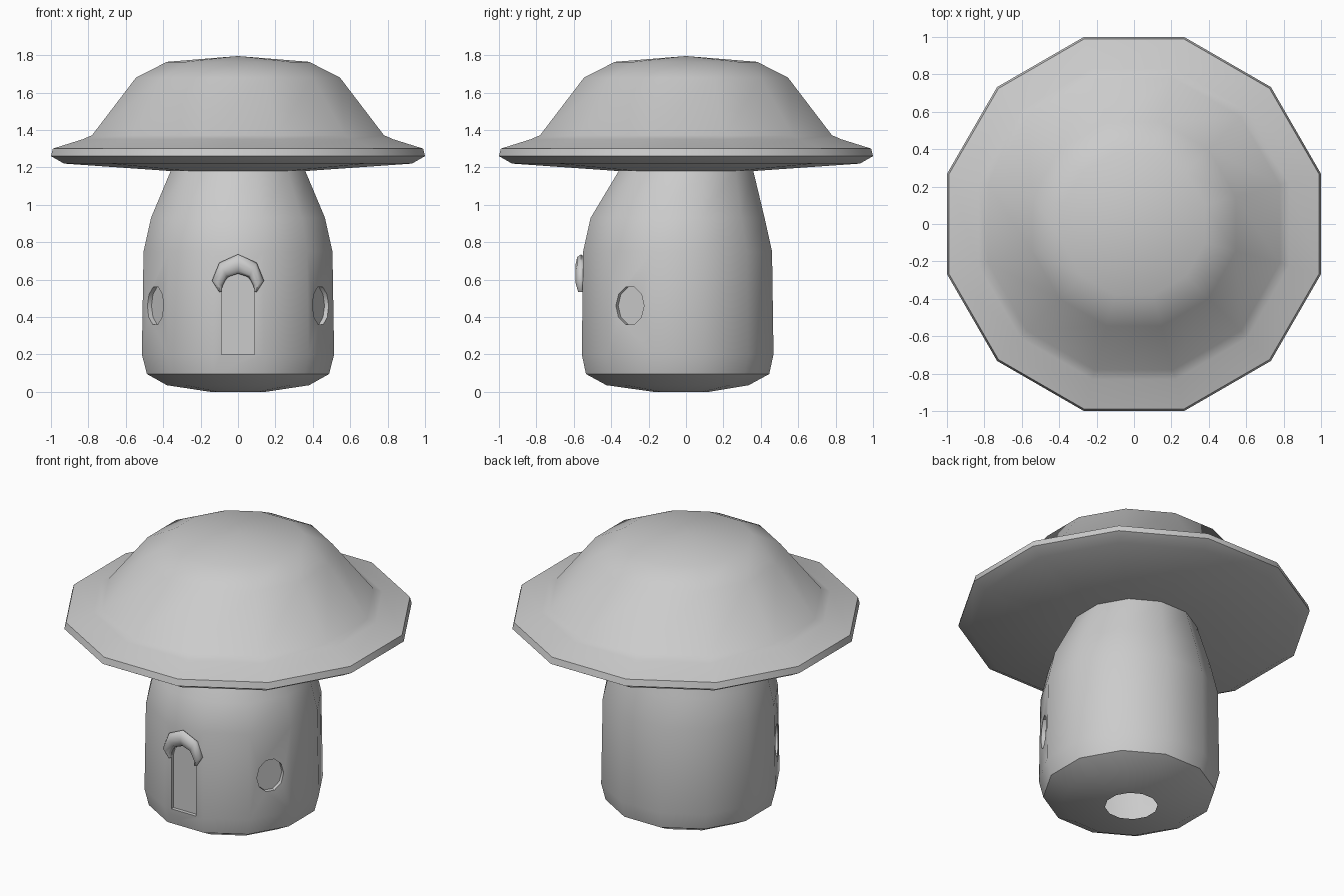
import bpy, bmesh
from math import sin, cos, pi

if "Cube" in bpy.data.objects:
    bpy.data.objects.remove(bpy.data.objects["Cube"])

N = 12
K = 1 / cos(pi / N)      # apothem -> corner radius


def finish(name, bm):
    bmesh.ops.recalc_face_normals(bm, faces=bm.faces)
    me = bpy.data.meshes.new(name)
    bm.to_mesh(me)
    bm.free()
    ob = bpy.data.objects.new(name, me)
    bpy.context.collection.objects.link(ob)
    return ob


def loft(name, rings):
    """Skin equal-sized closed loops and cap both ends."""
    bm = bmesh.new()
    loops = [[bm.verts.new(p) for p in r] for r in rings]
    for a, b in zip(loops, loops[1:]):
        for i in range(len(a)):
            j = (i + 1) % len(a)
            bm.faces.new((a[i], a[j], b[j], b[i]))
    bm.faces.new(loops[0])
    bm.faces.new(loops[-1])
    return finish(name, bm)


def ring(z, rx, y0, y1):
    cy, ry = (y0 + y1) / 2, (y1 - y0) / 2
    angs = [(2 * i + 1) * pi / N for i in range(N)]
    return [(rx * K * cos(a), cy + ry * K * sin(a), z) for a in angs]


def edit(ob, fn):
    bm = bmesh.new()
    bm.from_mesh(ob.data)
    fn(bm)
    bm.to_mesh(ob.data)
    bm.free()


def remove_flat(ob, levels):
    """Open the level end faces of a part."""
    def fn(bm):
        faces = [f for f in bm.faces if any(
            all(abs(v.co.z - z) < 1e-4 for v in f.verts) for z in levels)]
        bmesh.ops.delete(bm, geom=faces, context='FACES')
    edit(ob, fn)


def smooth(ob, angle=40):
    bpy.ops.object.select_all(action='DESELECT')
    ob.select_set(True)
    bpy.context.view_layer.objects.active = ob
    bpy.ops.object.shade_smooth_by_angle(angle=angle * pi / 180)


# Cap: underside, thin rim, concave brim and dome
cap = loft("mushroom_cap", [ring(z, r, -r, r) for r, z in [
    (0.36, 1.18), (0.93, 1.22), (1.0, 1.26), (0.99, 1.30), (0.83, 1.35),
    (0.78, 1.372), (0.545, 1.68), (0.38, 1.764)]])


def crown(bm):
    top = max(bm.faces, key=lambda f: f.calc_center_median().z)
    centre = bmesh.ops.poke(bm, faces=[top])["verts"][0]
    centre.co.z = 1.795


edit(cap, crown)
remove_flat(cap, [1.18])

# Stem: leans slightly forward, bulges below
stem = loft("stem_house", [ring(*r) for r in [
    (0.0, 0.15, -0.175, 0.125), (0.035, 0.38, -0.425, 0.335),
    (0.095, 0.487, -0.535, 0.445), (0.20, 0.514, -0.557, 0.468),
    (0.75, 0.505, -0.55, 0.46), (0.93, 0.465, -0.51, 0.42),
    (1.18, 0.36, -0.36, 0.36)]])

# Cutters for the shallow door and window recesses
cutters = []
outline = [(-0.088, 0.2), (0.088, 0.2)] + [
    (0.088 * cos(i * pi / 6), 0.545 + 0.085 * sin(i * pi / 6)) for i in range(7)]
cutters.append(loft("door_cutter",
                    [[(x, y, z) for x, z in outline] for y in (-0.7, -0.534)]))
for side in (-1, 1):
    nx, ny = side * cos(pi / 6), -sin(pi / 6)
    tx, ty = -ny, nx
    rings = []
    for d in (0.484, 0.7):
        loop = []
        for i in range(10):
            a = (i + 0.5) * pi / 5 + pi / 10
            u, w = 0.087 * cos(a), 0.105 * sin(a)
            loop.append((nx * d + tx * u, -0.045 + ny * d + ty * u, 0.46 + w))
        rings.append(loop)
    cutters.append(loft("window_cutter", rings))

bpy.context.view_layer.objects.active = stem
for c in cutters:
    c.hide_render = True
    mod = stem.modifiers.new("recess", 'BOOLEAN')
    mod.operation = 'DIFFERENCE'
    mod.solver = 'EXACT'
    mod.object = c
    bpy.ops.object.modifier_apply(modifier=mod.name)
for c in cutters:
    bpy.data.objects.remove(c)
remove_flat(stem, [0.0, 1.18])

# Crescent hood over the door: outer and inner points, swept with a round section
half = [((0.10, 0.533), (0.085, 0.535)), ((0.139, 0.594), (0.084, 0.565)),
        ((0.10, 0.69), (0.058, 0.612)), ((0.0, 0.735), (0.0, 0.632))]
path = half + [((-o[0], o[1]), (-i[0], i[1])) for o, i in half[-2::-1]]
sections = []
for k, (o, i) in enumerate(path):
    depth = 0.015 if k in (0, len(path) - 1) else 0.028
    sec = []
    for s in range(8):
        a = s * pi / 4
        t = (1 + cos(a)) / 2
        sec.append((i[0] + (o[0] - i[0]) * t, -0.562 + depth * sin(a),
                    i[1] + (o[1] - i[1]) * t))
    sections.append(sec)
hood = loft("door_hood", sections)

for ob in (cap, stem):
    smooth(ob)
smooth(hood, 60)
